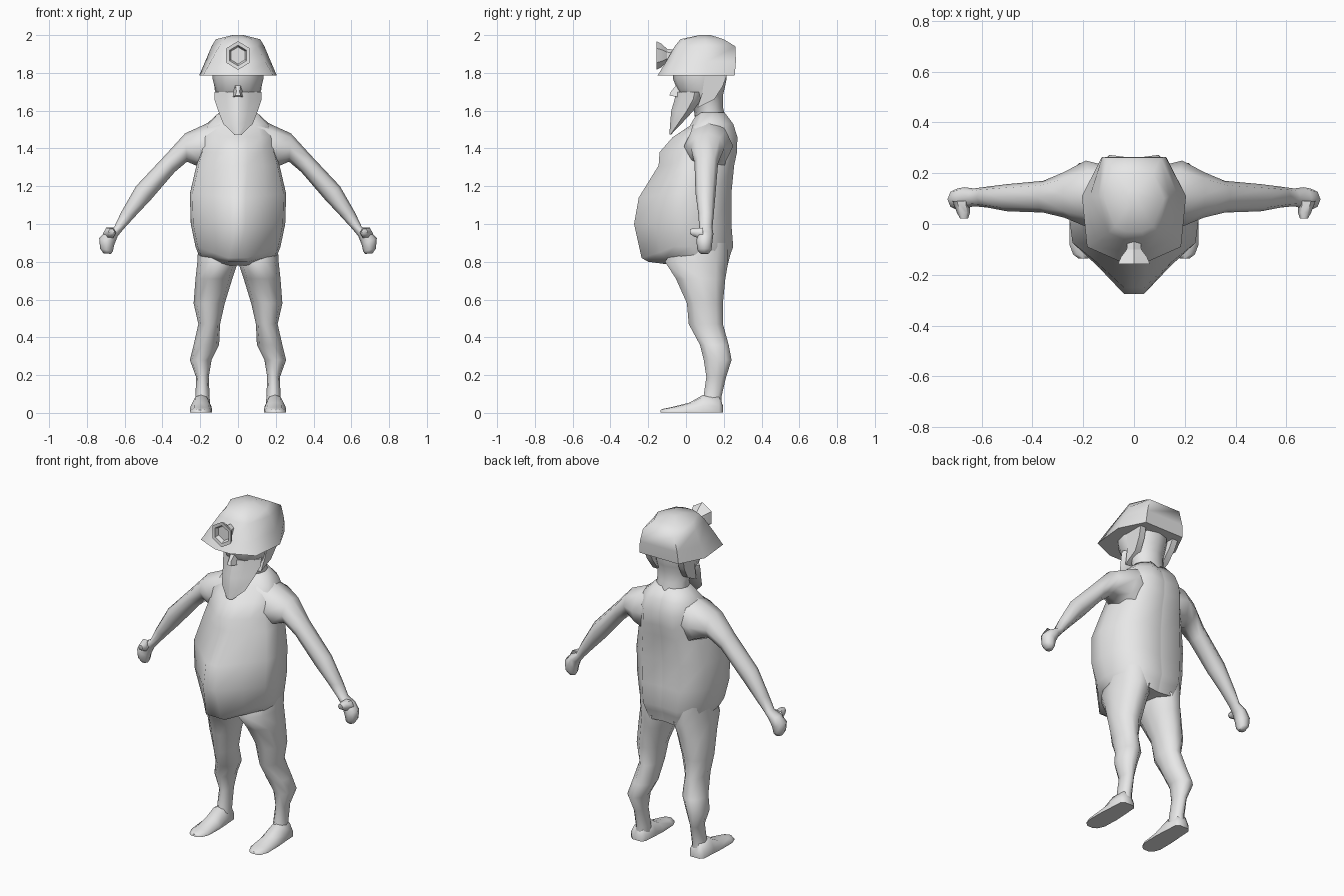
import bpy, bmesh, math

skin = bpy.data.materials.new("light_grey")
skin.diffuse_color = (0.8, 0.8, 0.8, 1)


def loft(name, rings, caps=(True, True), mirror=False, angle=60):
    """Skin a list of equal-length point rings into one object."""
    bm = bmesh.new()
    vs = [[bm.verts.new(p) for p in r] for r in rings]
    n = len(rings[0])
    for a, b in zip(vs, vs[1:]):
        for i in range(n):
            j = (i + 1) % n
            bm.faces.new((a[i], a[j], b[j], b[i]))
    if caps[0]:
        bm.faces.new(vs[0][::-1])
    if caps[1]:
        bm.faces.new(vs[-1])
    bmesh.ops.remove_doubles(bm, verts=bm.verts, dist=0.0005)
    bmesh.ops.recalc_face_normals(bm, faces=bm.faces)
    me = bpy.data.meshes.new(name)
    bm.to_mesh(me)
    bm.free()
    me.materials.append(skin)
    ob = bpy.data.objects.new(name, me)
    bpy.context.collection.objects.link(ob)
    bpy.ops.object.select_all(action='DESELECT')
    ob.select_set(True)
    bpy.context.view_layer.objects.active = ob
    bpy.ops.object.shade_smooth_by_angle(angle=math.radians(angle))
    if mirror:
        m = ob.modifiers.new("mirror", 'MIRROR')
        m.use_clip = False
        m.use_mirror_merge = False
    return ob


def oval(x0, x1, y0, y1, z, n=10):
    """Flat horizontal oval between the given limits."""
    cx, cy, rx, ry = (x0 + x1) / 2, (y0 + y1) / 2, (x1 - x0) / 2, (y1 - y0) / 2
    t = [2 * math.pi * i / n for i in range(n)]
    return [(cx + rx * math.cos(a), cy + ry * math.sin(a), z) for a in t]


def both(half):
    """Close a right-hand half outline (front to back) with its mirror."""
    return half + [(-x, y, z) for x, y, z in half[::-1]]


# Torso: z at the front, z at the sides, half width, front y, side y, back y, front half width
def torso_ring(z, zs, w, yf, ys, yb, fw):
    zm = (z + zs) / 2
    return both([(0.004, yf, z), (fw, yf, z),
                 ((fw + w) * 0.5, yf * 0.55 + ys * 0.45, zm),
                 (w * 0.95, yf * 0.2 + ys * 0.8, zs), (w, ys + 0.05, zs),
                 (w * 0.9, ys * 0.35 + yb * 0.65, zs), (w * 0.5, yb, zs),
                 (0.004, yb - 0.012, zs)])


torso = [
    (.78, .78, .18, -.05, .05, .22, .06),
    (.80, .84, .21, -.20, .00, .235, .05),
    (.82, .88, .225, -.235, -.02, .25, .05),
    (1.0, 1.0, .25, -.275, -.03, .24, .04),
    (1.14, 1.16, .255, -.25, -.03, .24, .04),
    (1.31, 1.31, .22, -.145, .0, .255, .05),
    (1.38, 1.38, .20, -.14, .02, .27, .05),
    (1.46, 1.46, .19, -.07, .04, .272, .05),
    (1.52, 1.53, .165, .02, .08, .25, .04),
    (1.58, 1.59, .10, .055, .09, .205, .03)]
loft("torso", [torso_ring(*r) for r in torso])

# Legs: z, inner x, outer x, front y, back y
legs = [
    (.90, .00, .21, -.05, .23), (.80, .00, .215, -.12, .232), (.71, .03, .225, -.06, .215),
    (.58, .07, .235, .0, .2), (.47, .095, .21, .01, .2), (.36, .10, .235, .07, .23),
    (.28, .14, .255, .09, .245), (.19, .155, .222, .105, .215), (.085, .15, .225, .09, .19),
    (.03, .148, .235, .08, .19)]
loft("leg", [oval(a, b, c, d, z) for z, a, b, c, d in legs], (False, False), True)

# Feet: y, inner x, outer x, top z
feet = [(.195, .165, .225, .04), (.175, .148, .245, .09), (.09, .142, .25, .095),
        (.02, .138, .255, .055), (-.08, .142, .255, .03), (-.12, .16, .24, .022),
        (-.135, .18, .22, .016)]


def foot_ring(y, a, b, h):
    c, w = (a + b) / 2, (b - a) / 2
    return [(a, y, .003), (b, y, .003), (b, y, h * .4), (c + w * .55, y, h * .9),
            (c, y, h), (c - w * .55, y, h * .9), (a, y, h * .4)]


loft("foot", [foot_ring(*r) for r in feet], mirror=True, angle=55)

# Arms and hands: outer x, outer z, inner x, inner z, front y, back y
arms = [
    (.09, 1.57, .13, 1.24, .0, .23), (.18, 1.525, .20, 1.30, -.01, .25),
    (.28, 1.48, .27, 1.33, .025, .205), (.38, 1.37, .335, 1.275, .045, .17),
    (.54, 1.20, .46, 1.13, .05, .157), (.62, 1.06, .54, 1.045, .065, .147),
    (.655, .985, .607, .972, .07, .14), (.70, .962, .637, .935, .06, .145),
    (.735, .925, .655, .89, .055, .14), (.73, .87, .663, .855, .06, .135),
    (.712, .844, .672, .842, .075, .12)]


def arm_ring(x0, z0, x1, z1, ya, yb):
    cx, cy, cz = (x0 + x1) / 2, (ya + yb) / 2, (z0 + z1) / 2
    out = []
    for i in range(8):
        a = math.pi * i / 4
        c, s = math.cos(a), math.sin(a)
        out.append((cx + (x0 - cx) * c, cy + (yb - cy) * s, cz + (z0 - cz) * c))
    return out


loft("arm", [arm_ring(*r) for r in arms], (False, True), True)


# Thumbs: tapered stubs pointing forward
def thumb_ring(y, x, z, r):
    return [(x + r * math.cos(i * math.pi / 3), y, z + r * math.sin(i * math.pi / 3))
            for i in range(6)]


loft("thumb", [thumb_ring(.09, .68, .95, .035), thumb_ring(.045, .672, .955, .026),
               thumb_ring(.022, .67, .96, .016)], (False, True), True)

# Head and neck: z, half width, front y, back y
head = [(1.54, .10, .05, .215), (1.62, .095, .04, .195), (1.68, .11, -.03, .195),
        (1.72, .122, -.05, .205), (1.77, .135, -.07, .215), (1.80, .135, -.07, .215)]
loft("head", [oval(-w, w, f, b, z, 12) for z, w, f, b in head], (False, False))

# Beard: wedge with a central ridge
beard = [(1.475, .02, -.088, -.078), (1.53, .078, -.084, -.025), (1.60, .105, -.078, .04),
         (1.66, .125, -.06, .08), (1.70, .125, -.055, .09)]
loft("beard", [both([(.003, f, z), (w * .5, f * .75 + b * .25, z), (w, f * .3 + b * .7, z),
                     (w * .8, b, z), (.003, b, z)]) for z, w, f, b in beard])

# Nose
loft("nose", [[(-.03, -.03, 1.67), (.03, -.03, 1.67), (.015, -.04, 1.75), (-.015, -.04, 1.75)],
              [(-.014, -.088, 1.68), (.014, -.088, 1.68), (.008, -.08, 1.70),
               (-.008, -.08, 1.70)]], (False, True))

# Sideburns running from the helmet down to the beard
side = [(.10, 1.785), (.215, 1.785), (.195, 1.73), (.15, 1.66), (.06, 1.615), (.085, 1.69)]
loft("sideburn", [[(x + (z - 1.7) * .12, y, z) for y, z in side] for x in (.085, .122)],
     mirror=True, angle=40)

# Helmet: z, half outline of the shell from front to back
helmet = [
    (1.787, [(.05, -.15), (.185, -.09), (.205, .11), (.13, .258)]),
    (1.86, [(.045, -.105), (.145, -.065), (.174, .11), (.125, .264)]),
    (1.94, [(.04, -.06), (.10, -.035), (.14, .11), (.105, .262)]),
    (1.978, [(.03, -.03), (.075, -.01), (.118, .10), (.075, .20)]),
    (2.0, [(.01, .07), (.02, .08), (.03, .105), (.015, .13)])]
loft("helmet", [both([(x, y, z) for x, y in h]) for z, h in helmet])


# Helmet lamp: hexagonal flared cup with a recessed lens
def hexagon(y, r, cz=1.892):
    return [(r * .95 * math.sin(i * math.pi / 3), y, cz + r * math.cos(i * math.pi / 3))
            for i in range(6)]


loft("lamp", [hexagon(-.05, .03), hexagon(-.10, .035), hexagon(-.13, .062), hexagon(-.157, .076),
              hexagon(-.155, .055), hexagon(-.132, .045)], (False, True), angle=30)
